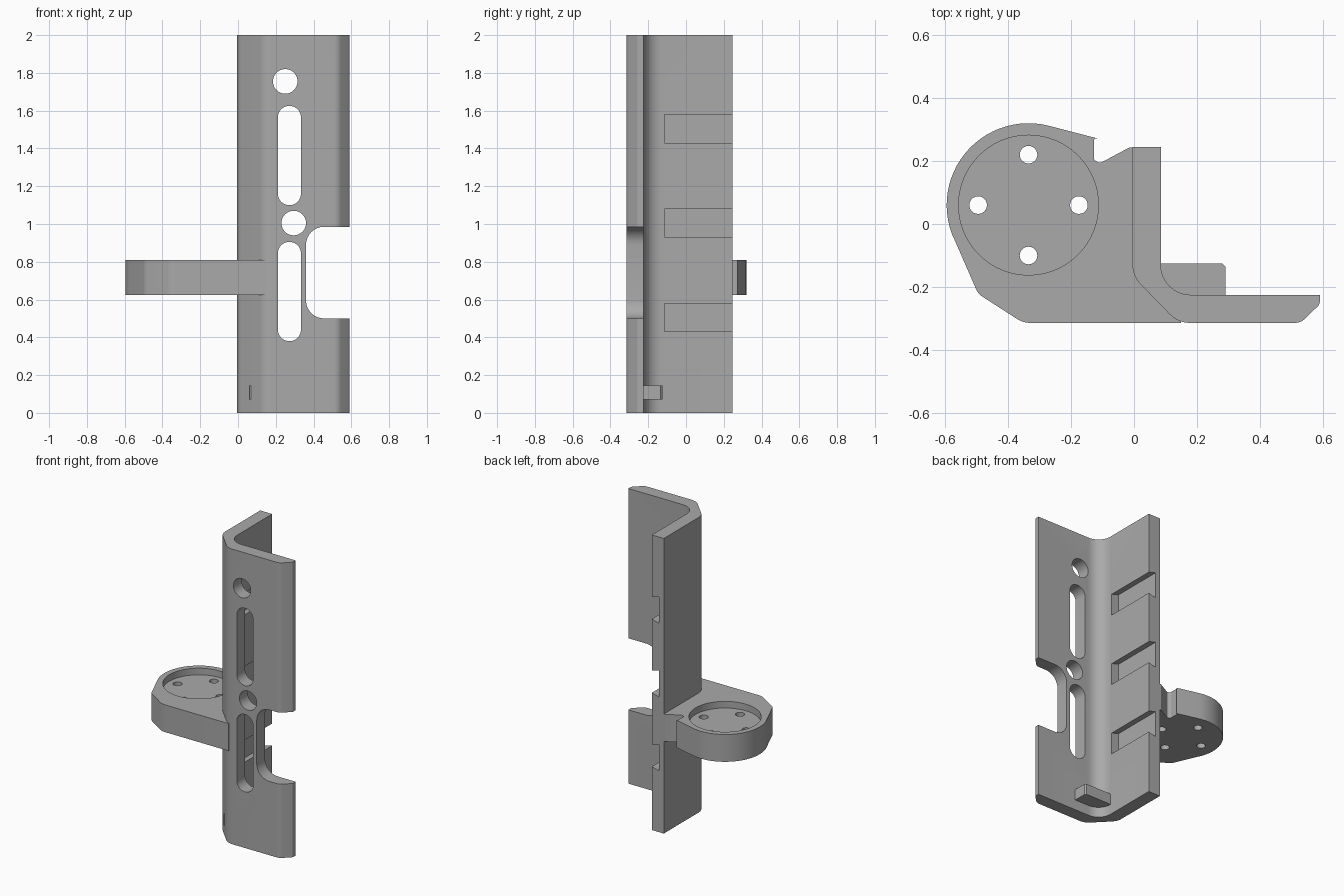
import bpy, bmesh, math
from mathutils import Vector

cube = bpy.data.objects.get("Cube")
if cube:
    bpy.data.objects.remove(cube)

grey = bpy.data.materials.new("mid grey")
grey.use_nodes = True
COLOUR = (0.4, 0.4, 0.4, 1)
grey.diffuse_color = COLOUR
grey.node_tree.nodes["Principled BSDF"].inputs["Base Color"].default_value = COLOUR


def rounded(corners, steps=8):
    """Outline from (a, b[, radius]) corners, with each radius turned into an arc."""
    out = []
    n = len(corners)
    for i, c in enumerate(corners):
        p = Vector(c[:2])
        if len(c) < 3:
            out.append(p)
            continue
        u = (Vector(corners[i - 1][:2]) - p).normalized()
        v = (Vector(corners[(i + 1) % n][:2]) - p).normalized()
        half = u.angle(v) / 2
        centre = p + (u + v).normalized() * c[2] / math.sin(half)
        start = p + u * c[2] / math.tan(half) - centre
        end = p + v * c[2] / math.tan(half) - centre
        turn = math.atan2(start.x * end.y - start.y * end.x, start.dot(end))
        for k in range(steps + 1):
            a = math.atan2(start.y, start.x) + turn * k / steps
            out.append(centre + Vector((math.cos(a), math.sin(a))) * c[2])
    return out


def circle(a, b, r, n=48):
    return [(a + r * math.cos(2 * math.pi * i / n),
             b + r * math.sin(2 * math.pi * i / n)) for i in range(n)]


def prism(name, outline, low, high, axis="z"):
    """Extrude a flat outline along z or y."""
    place = {"z": lambda a, b, h: (a, b, h), "y": lambda a, b, h: (a, h, b)}[axis]
    bm = bmesh.new()
    face = bm.faces.new([bm.verts.new(place(a, b, low)) for a, b in outline])
    top = bmesh.ops.extrude_face_region(bm, geom=[face])["geom"]
    shift = Vector(place(0, 0, high - low))
    bmesh.ops.translate(bm, vec=shift, verts=[g for g in top if isinstance(g, bmesh.types.BMVert)])
    bmesh.ops.recalc_face_normals(bm, faces=bm.faces)
    mesh = bpy.data.meshes.new(name)
    bm.to_mesh(mesh)
    bm.free()
    mesh.materials.append(grey)
    obj = bpy.data.objects.new(name, mesh)
    bpy.context.collection.objects.link(obj)
    return obj


def finish(obj, cutters=()):
    """Cut the part, then shade it smooth with sharp edges kept."""
    bpy.ops.object.select_all(action="DESELECT")
    bpy.context.view_layer.objects.active = obj
    obj.select_set(True)
    for cutter in cutters:
        mod = obj.modifiers.new("cut", "BOOLEAN")
        mod.operation, mod.solver, mod.object = "DIFFERENCE", "EXACT", cutter
        bpy.ops.object.modifier_apply(modifier=mod.name)
        bpy.data.objects.remove(cutter)
    bpy.ops.object.shade_smooth_by_angle(angle=math.radians(25))


# Angle bracket: side wall and front flange
bracket = prism("angle_bracket", rounded([
    (-0.005, 0.245), (-0.005, -0.165, 0.09), (0.14, -0.314, 0.09),
    (0.53, -0.314, 0.05), (0.59, -0.255, 0.02), (0.59, -0.225),
    (0.085, -0.225, 0.095), (0.085, 0.245)]), 0, 2)

# Flange openings: round holes, long slots and the edge cutout
cuts = [prism("hole_cutter", circle(x, z, 0.065), -0.5, 0, "y")
        for x, z in ((0.25, 1.755), (0.295, 1.005))]
for low, high in ((0.38, 0.905), (1.10, 1.625)):
    r = 0.061
    cuts.append(prism("slot_cutter", rounded([
        (0.272 - r, low, r - 0.001), (0.272 + r, low, r - 0.001),
        (0.272 + r, high, r - 0.001), (0.272 - r, high, r - 0.001)], 16), -0.5, 0, "y"))
cuts.append(prism("edge_cutter", rounded([
    (0.36, 0.5, 0.095), (0.7, 0.5), (0.7, 0.985), (0.36, 0.985, 0.095)]), -0.5, -0.1, "y"))

# Undercut grooves inside the side wall
for z in (0.505, 1.005, 1.505):
    cuts.append(prism("groove_cutter", [
        (0.03, z - 0.09), (0.085, z - 0.075), (0.12, z - 0.075),
        (0.12, z + 0.075), (0.085, z + 0.075), (0.03, z + 0.09)], -0.115, 0.3, "y"))
finish(bracket, cuts)

# Small stop block in the inner corner
block = prism("stop_block", [
    (0.06, -0.24), (0.29, -0.24), (0.29, -0.135), (0.28, -0.125), (0.06, -0.125)], 0.07, 0.145)
finish(block)

# Round mounting arm; its outline runs round the disc and into the wall
CX, CY, R = -0.335, 0.06, 0.26
arc = [(CX + R * math.cos(math.radians(a)), CY + R * math.sin(math.radians(a)))
       for a in range(76, 206, 5)]
outline = rounded([(0.04, 0.243), (-0.015, 0.243), (-0.11, 0.192, 0.015),
                   (-0.127, 0.205, 0.008), (-0.127, 0.274, 0.008)])
outline += [Vector(p) for p in arc]
outline += rounded([(-0.57, -0.05), (-0.495, -0.222, 0.05), (-0.352, -0.314, 0.08),
                    (0.15, -0.314), (0.15, -0.27), (0.04, -0.16)])
arm = prism("mounting_arm", outline, 0.625, 0.81)
seat = [prism("recess_cutter", circle(CX, CY, 0.222, 64), 0.765, 0.9)]
for dx, dy in ((1, 0), (-1, 0), (0, 1), (0, -1)):
    seat.append(prism("bolt_cutter", circle(CX + 0.16 * dx, CY + 0.16 * dy, 0.028, 24), 0.5, 0.9))
finish(arm, seat)
